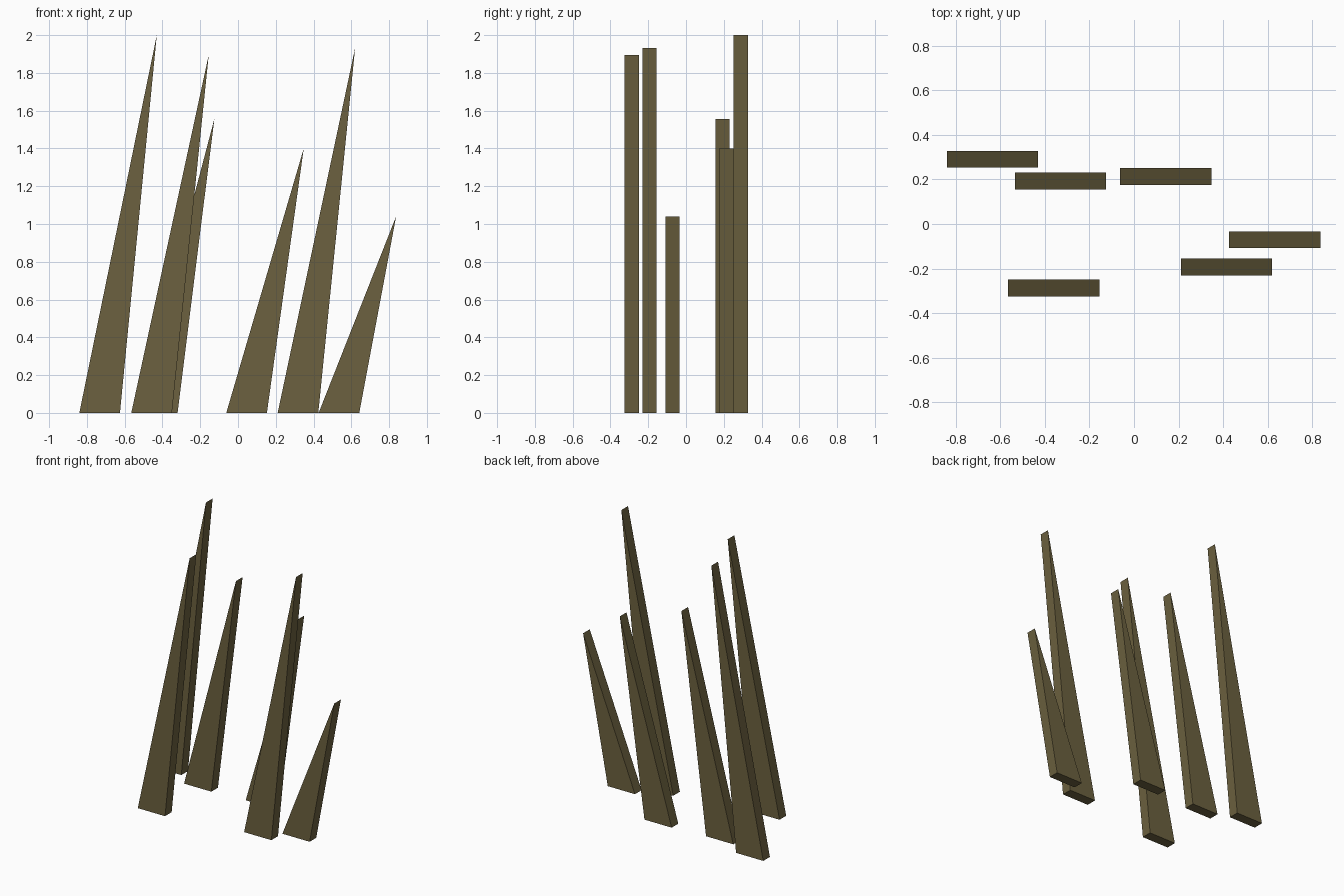
import bpy, bmesh

if "Cube" in bpy.data.objects:
    bpy.data.objects.remove(bpy.data.objects["Cube"])

# Dull olive material shared by every blade
olive = bpy.data.materials.new("dry_olive")
olive.diffuse_color = (0.15, 0.12, 0.05, 1)
olive.use_nodes = True
olive.node_tree.nodes["Principled BSDF"].inputs["Base Color"].default_value = olive.diffuse_color

BASE, LEAN, THICK = 0.215, 0.41, 0.075


def blade(name, x, y, height):
    """Leaning triangular prism: left base corner x, centre depth y."""
    bm = bmesh.new()
    profile = [(x, 0), (x + BASE, 0), (x + LEAN, height)]
    face = bm.faces.new([bm.verts.new((px, y - THICK / 2, pz)) for px, pz in profile])
    ext = bmesh.ops.extrude_face_region(bm, geom=[face])
    moved = [v for v in ext["geom"] if isinstance(v, bmesh.types.BMVert)]
    bmesh.ops.translate(bm, verts=moved, vec=(0, THICK, 0))
    bmesh.ops.recalc_face_normals(bm, faces=bm.faces[:])
    mesh = bpy.data.meshes.new(name)
    bm.to_mesh(mesh)
    bm.free()
    mesh.materials.append(olive)
    bpy.context.collection.objects.link(bpy.data.objects.new(name, mesh))


# Scattered grass blades: left corner, depth, height
blades = [(-0.84, 0.29, 2.0), (-0.565, -0.287, 1.895), (-0.535, 0.193, 1.557),
          (-0.062, 0.213, 1.40), (0.21, -0.193, 1.932), (0.427, -0.071, 1.04)]
for i, (x, y, h) in enumerate(blades, 1):
    blade(f"grass_blade_{i}", x, y, h)
